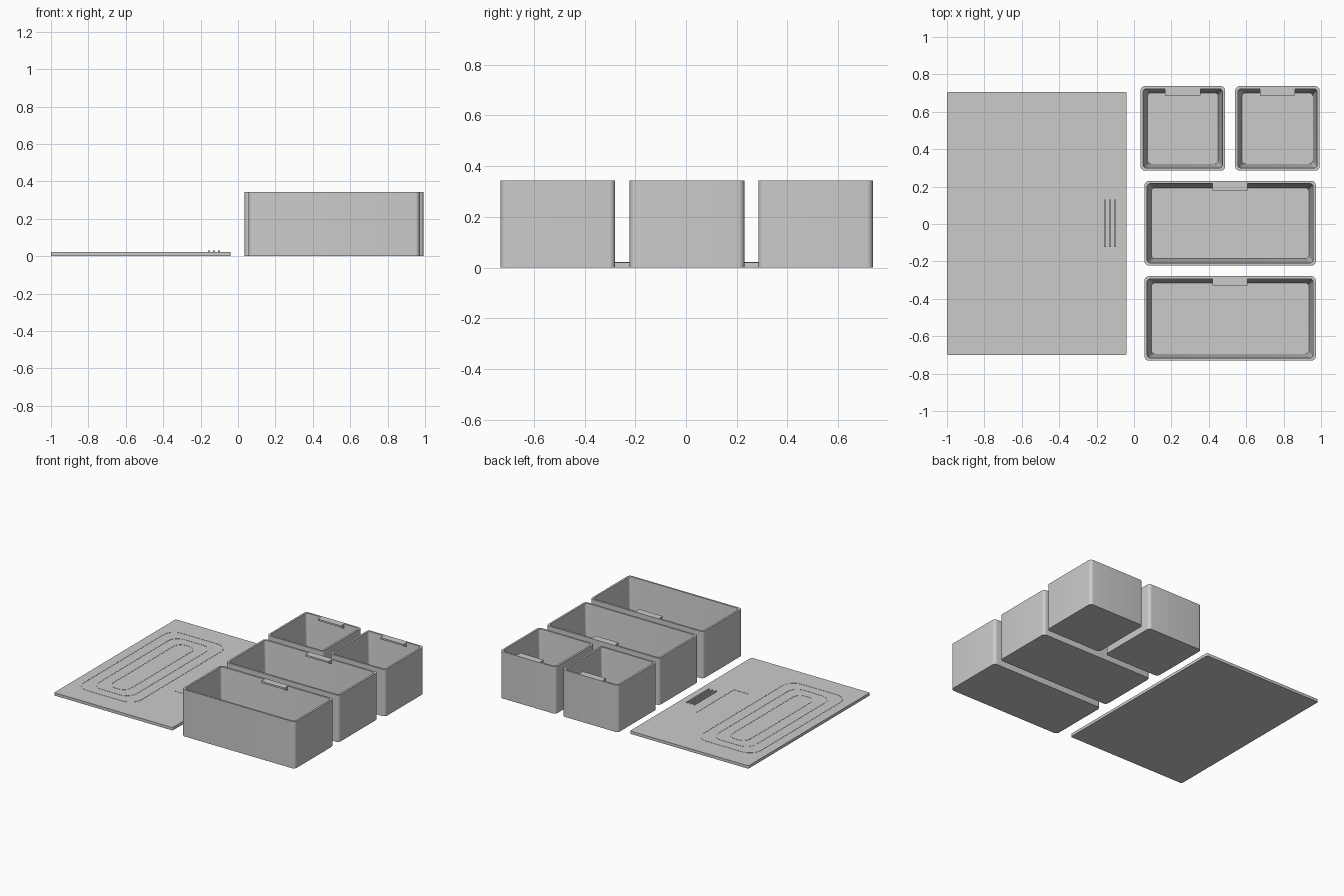
import bpy, bmesh, math

if "Cube" in bpy.data.objects:
    bpy.data.objects.remove(bpy.data.objects["Cube"])

grey = bpy.data.materials.new("plain_grey")
grey.diffuse_color = (0.6, 0.6, 0.6, 1)
grey.use_nodes = True
grey.node_tree.nodes["Principled BSDF"].inputs["Base Color"].default_value = grey.diffuse_color


def rounded_rect(cx, cy, hx, hy, r, z, seg=6):
    """Points of a rounded rectangle, counter-clockwise."""
    pts = []
    for k, (sx, sy) in enumerate([(1, 1), (-1, 1), (-1, -1), (1, -1)]):
        for i in range(seg + 1):
            a = math.pi / 2 * (k + i / seg)
            pts.append((cx + sx * (hx - r) + r * math.cos(a),
                        cy + sy * (hy - r) + r * math.sin(a), z))
    return pts


def loft(name, loops, closed_ring=False):
    """Skin a stack of loops; cap the ends, or join last loop to first."""
    bm = bmesh.new()
    rings = [[bm.verts.new(p) for p in loop] for loop in loops]
    n = len(rings[0])
    pairs = list(zip(rings, rings[1:]))
    if closed_ring:
        pairs.append((rings[-1], rings[0]))
    else:
        bm.faces.new(rings[0])
        bm.faces.new(rings[-1])
    for a, b in pairs:
        for i in range(n):
            j = (i + 1) % n
            bm.faces.new((a[i], a[j], b[j], b[i]))
    bmesh.ops.recalc_face_normals(bm, faces=bm.faces)
    mesh = bpy.data.meshes.new(name)
    bm.to_mesh(mesh)
    bm.free()
    mesh.materials.append(grey)
    ob = bpy.data.objects.new(name, mesh)
    bpy.context.collection.objects.link(ob)
    bpy.ops.object.select_all(action='DESELECT')
    ob.select_set(True)
    bpy.context.view_layer.objects.active = ob
    bpy.ops.object.shade_smooth_by_angle(angle=math.radians(30))
    return ob


H = 0.343      # bin height
RIM = 0.014    # rim width
FLOOR = 0.02   # floor thickness


def storage_bin(name, cx, cy, hx, hy):
    # tapered open tray with rounded vertical corners
    loft(name, [
        rounded_rect(cx, cy, hx, hy, 0.024, 0),
        rounded_rect(cx, cy, hx, hy, 0.024, H),
        rounded_rect(cx, cy, hx - RIM, hy - RIM, 0.018, H),
        rounded_rect(cx, cy, hx - 0.037, hy - 0.037, 0.018, FLOOR)])
    # finger tab: wedge under the back rim
    back = cy + hy
    profile = [(back - 0.010, H), (back - 0.051, H),
               (back - 0.051, H - 0.012), (back - 0.010, H - 0.035)]
    loft(name + "_tab", [[(cx + s * 0.094, y, z) for y, z in profile]
                         for s in (-1, 1)])


storage_bin("small_bin_left", 0.261, 0.511, 0.226, 0.226)
storage_bin("small_bin_right", 0.767, 0.511, 0.226, 0.226)
storage_bin("long_bin_back", 0.514, 0.004, 0.458, 0.226)
storage_bin("long_bin_front", 0.514, -0.505, 0.458, 0.226)

# flat lid
T = 0.021
loft("lid", [rounded_rect(-0.52, 0.003, 0.48, 0.703, 0.008, z) for z in (0, T)])

# grip ribs on the lid
for i, x in enumerate((-0.155, -0.128, -0.101)):
    loft(f"grip_rib_{i + 1}",
         [rounded_rect(x, 0.003, 0.005, 0.127, 0.002, z, 2) for z in (T - 0.004, 0.031)])


def trim_line(name, cx, cy, hx, hy, r):
    # hair-thin raised outline on the lid
    w, top = 0.004, T + 0.0015
    loft(name, [rounded_rect(cx, cy, hx, hy, r, T - 0.002),
                rounded_rect(cx, cy, hx, hy, r, top),
                rounded_rect(cx, cy, hx - w, hy - w, r - w, top),
                rounded_rect(cx, cy, hx - w, hy - w, r - w, T - 0.002)],
         closed_ring=True)


# nested outlines
for i, (hx, hy, r) in enumerate([(0.235, 0.55, 0.09), (0.155, 0.48, 0.08), (0.075, 0.41, 0.06)]):
    trim_line(f"lid_outline_{i + 1}", -0.695, 0.0, hx, hy, r)

# short bent line beside the grip
loft("grip_line_long", [rounded_rect(-0.235, 0.0, 0.002, 0.22, 0.001, z, 1)
                        for z in (T - 0.002, T + 0.0015)])
loft("grip_line_short", [rounded_rect(-0.295, -0.22, 0.06, 0.002, 0.001, z, 1)
                         for z in (T - 0.002, T + 0.0015)])
